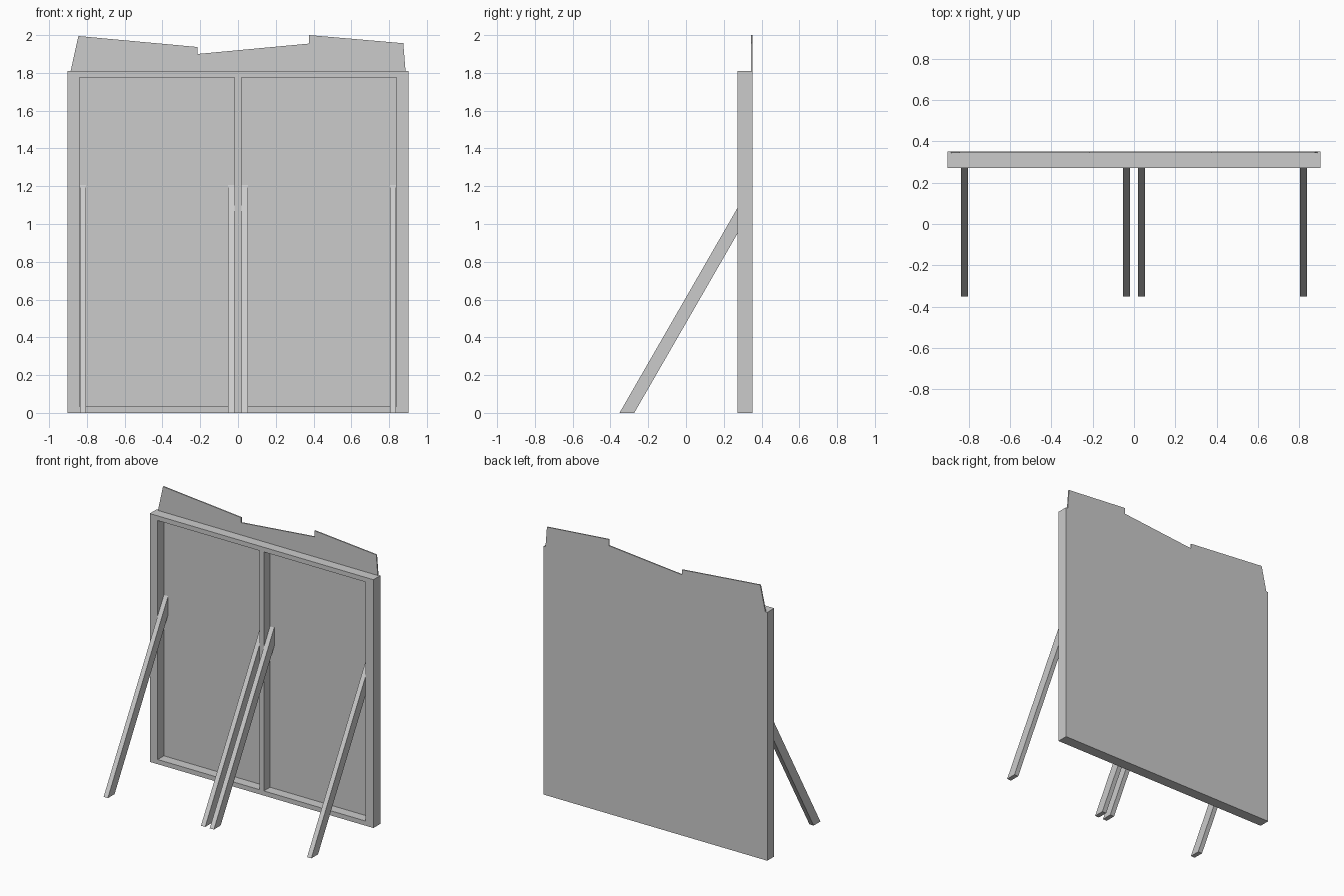
import bpy
import bmesh
from math import pi
from mathutils import Euler, Matrix

if "Cube" in bpy.data.objects:
    bpy.data.objects.remove(bpy.data.objects["Cube"])


def extruded(name, outlines, depth, centre, turn=0.0):
    """Upright slab from closed outlines (inner ones become openings)."""
    curve = bpy.data.curves.new(name + "_profile", 'CURVE')
    curve.dimensions = '2D'
    curve.fill_mode = 'BOTH'
    curve.extrude = depth / 2
    for pts in outlines:
        sp = curve.splines.new('POLY')
        sp.points.add(len(pts) - 1)
        for p, (u, v) in zip(sp.points, pts):
            p.co = (u, v, 0, 1)
        sp.use_cyclic_u = True
    tmp = bpy.data.objects.new(name + "_profile", curve)
    mesh = bpy.data.meshes.new_from_object(tmp)
    bpy.data.objects.remove(tmp)
    bpy.data.curves.remove(curve)
    # Weld caps to walls, stand upright and move into place
    bm = bmesh.new()
    bm.from_mesh(mesh)
    bmesh.ops.remove_doubles(bm, verts=bm.verts, dist=1e-4)
    bmesh.ops.recalc_face_normals(bm, faces=bm.faces)
    bm.transform(Matrix.Translation(centre)
                 @ Euler((pi / 2, 0, turn)).to_matrix().to_4x4())
    for f in bm.faces:
        f.smooth = False
    bm.to_mesh(mesh)
    bm.free()
    mesh.name = name
    obj = bpy.data.objects.new(name, mesh)
    bpy.context.collection.objects.link(obj)
    return obj


def rect(x0, x1, z0, z1):
    return [(x0, z0), (x1, z0), (x1, z1), (x0, z1)]


W, H = 0.902, 1.81
FRONT, SEAM, BACK = 0.272, 0.343, 0.352

# Timber frame with two openings
extruded("timber_frame",
         [rect(-W, W, 0, H)] + [rect(a, b, 0.034, 1.776)
                                for a, b in ((-0.838, -0.018), (0.018, 0.838))],
         SEAM - FRONT, (0, (FRONT + SEAM) / 2, 0))

# Back board with a jagged top edge
extruded("back_board",
         [[(-W, 0), (W, 0), (W, H), (0.887, H), (0.875, 1.957), (0.376, 2.0),
           (0.376, 1.955), (-0.215, 1.90), (-0.215, 1.937), (-0.845, 1.995),
           (-0.886, H), (-W, H)]],
         BACK - SEAM, (0, (SEAM + BACK) / 2, 0))

# Sloping braces, fixed to the inner sides of the uprights
slope = 1.737
brace = [(-0.352, 0), (-0.274, 0),
         (SEAM, (SEAM + 0.274) * slope), (SEAM, (SEAM + 0.352) * slope)]
for side, s in (("left", -1), ("right", 1)):
    for place, x in (("inner", 0.0352), ("outer", 0.8205)):
        extruded(f"brace_{place}_{side}", [brace], 0.034, (s * x, 0, 0), pi / 2)
